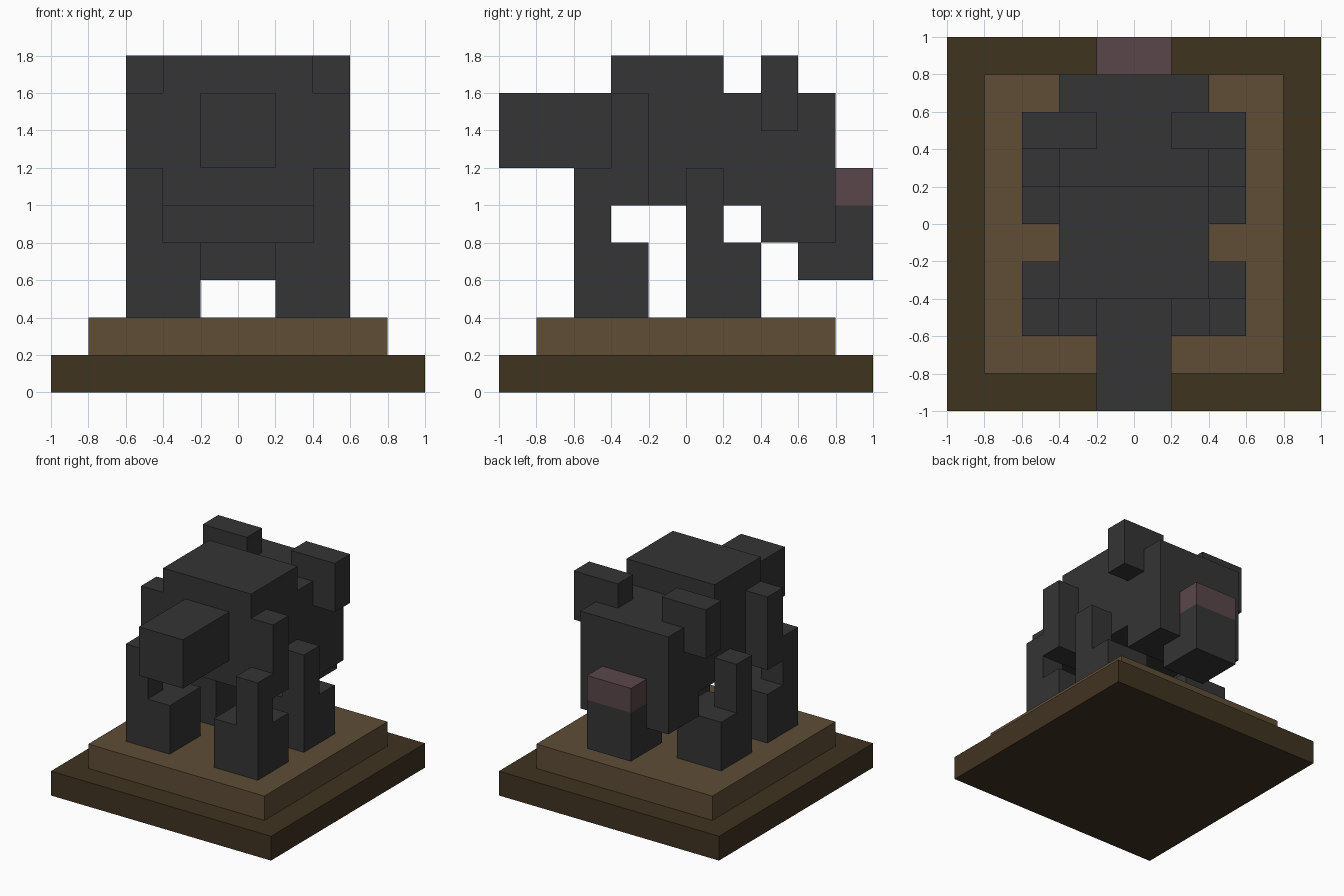
import bpy
import bmesh
from mathutils import Vector

U = 0.2  # block size; all coordinates below count blocks

if "Cube" in bpy.data.objects:
    bpy.data.objects.remove(bpy.data.objects["Cube"], do_unlink=True)


def make_material(name, rgb):
    mat = bpy.data.materials.new(name)
    mat.use_nodes = True
    mat.diffuse_color = (*rgb, 1)
    mat.node_tree.nodes["Principled BSDF"].inputs["Base Color"].default_value = (*rgb, 1)
    return mat


charcoal = make_material("charcoal", (0.035, 0.035, 0.035))
mauve = make_material("mauve", (0.102, 0.061, 0.069))
tan_brown = make_material("tan_brown", (0.112, 0.074, 0.036))
dark_brown = make_material("dark_brown", (0.051, 0.033, 0.0144))


def extrude_side(name, profile, x0, x1, mat):
    """Extrude a (y, z) side profile from x0 to x1."""
    bm = bmesh.new()
    verts = [bm.verts.new((x0 * U, y * U, z * U)) for y, z in profile]
    face = bm.faces.new(verts)
    result = bmesh.ops.extrude_face_region(bm, geom=[face])
    moved = [g for g in result["geom"] if isinstance(g, bmesh.types.BMVert)]
    bmesh.ops.translate(bm, verts=moved, vec=Vector(((x1 - x0) * U, 0, 0)))
    bmesh.ops.recalc_face_normals(bm, faces=bm.faces)
    mesh = bpy.data.meshes.new(name)
    bm.to_mesh(mesh)
    bm.free()
    mesh.materials.append(mat)
    obj = bpy.data.objects.new(name, mesh)
    bpy.context.collection.objects.link(obj)
    return obj


def box(name, x, y, z, mat):
    """Box from three (low, high) ranges."""
    profile = [(y[0], z[0]), (y[1], z[0]), (y[1], z[1]), (y[0], z[1])]
    return extrude_side(name, profile, x[0], x[1], mat)


# Stepped base
box("base_lower", (-5, 5), (-5, 5), (0, 1), dark_brown)
box("base_upper", (-4, 4), (-4, 4), (1, 2), tan_brown)

# Torso with raised back, flowing into the deeper head
body_profile = [(-2, 5), (2, 5), (2, 4), (4, 4), (4, 8), (1, 8), (1, 9), (-2, 9)]
extrude_side("body_and_head", body_profile, -2, 2, charcoal)

# Tail, and the muzzle with its coloured nose on top
box("tail", (-1, 1), (-5, -2), (6, 8), charcoal)
muzzle_profile = [(3, 3), (5, 3), (5, 5), (4, 5), (4, 4), (3, 4)]
extrude_side("muzzle", muzzle_profile, -1, 1, charcoal)
box("nose", (-1, 1), (4, 5), (5, 6), mauve)

# Outer leg silhouettes: one reaches up over the thigh, the other is a plain post
thigh_leg = [(-3, 2), (-1, 2), (-1, 4), (-2, 4), (-2, 5), (-1, 5),
             (-1, 8), (-2, 8), (-2, 6), (-3, 6)]
post_leg = [(0, 2), (2, 2), (2, 4), (1, 4), (1, 6), (0, 6)]

for side, s in (("left", 1), ("right", -1)):
    extrude_side(side + "_thigh_leg", thigh_leg, 2 * s, 3 * s, charcoal)
    extrude_side(side + "_post_leg", post_leg, 2 * s, 3 * s, charcoal)
    # Inner halves of the feet
    box(side + "_thigh_foot", (s, 2 * s), (-3, -1), (2, 4), charcoal)
    box(side + "_post_foot", (s, 2 * s), (0, 2), (2, 4), charcoal)
    # Ear: overhangs the head, with a lobe down its side
    ear = box(side + "_ear_top", (s, 3 * s), (2, 3), (8, 9), charcoal)
    box(side + "_ear_lobe", (2 * s, 3 * s), (2, 3), (7, 8), charcoal)
